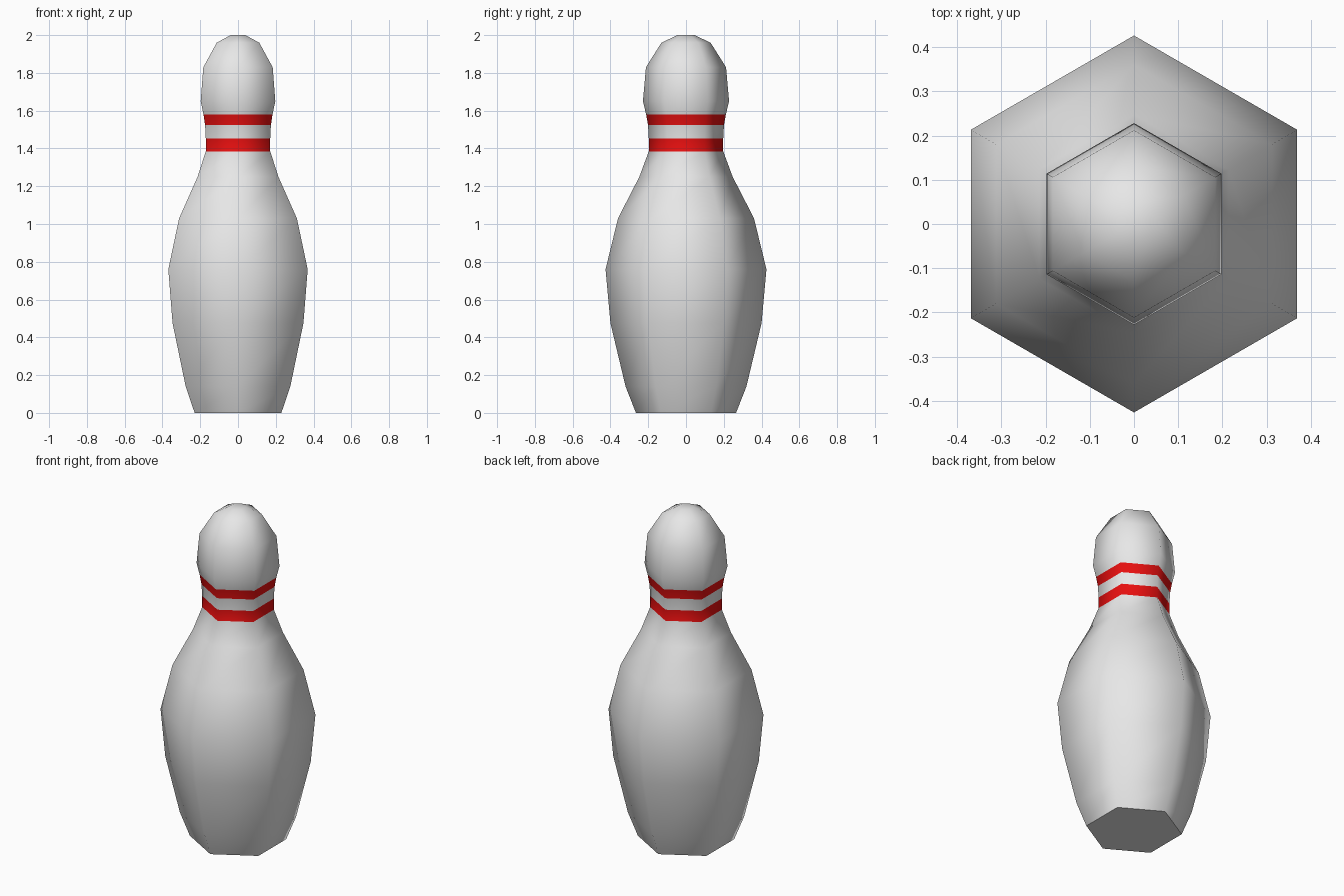
import bpy, bmesh, math

if "Cube" in bpy.data.objects:
    bpy.data.objects.remove(bpy.data.objects["Cube"])


def material(name, rgb):
    m = bpy.data.materials.new(name)
    m.diffuse_color = (*rgb, 1)
    m.use_nodes = True
    m.node_tree.nodes["Principled BSDF"].inputs["Base Color"].default_value = m.diffuse_color
    return m


# Corner radius and height of each ring, bottom to top
PROFILE = [(0.265, 0), (0.32, 0.14), (0.40, 0.475), (0.426, 0.76), (0.36, 1.03),
           (0.247, 1.25), (0.197, 1.385), (0.197, 1.452), (0.201, 1.523),
           (0.211, 1.58), (0.228, 1.65), (0.212, 1.83), (0.13, 1.96), (0.045, 2.0)]
SIDES = 6
STRIPES = [(1.385, 1.452), (1.523, 1.58)]

# Pin body: six-sided lathe with corners on the y axis
bm = bmesh.new()
rings = []
for r, z in PROFILE:
    angles = [math.pi / 2 + 2 * math.pi * i / SIDES for i in range(SIDES)]
    rings.append([bm.verts.new((r * math.cos(a), r * math.sin(a), z)) for a in angles])
for low, high in zip(rings, rings[1:]):
    for i in range(SIDES):
        j = (i + 1) % SIDES
        bm.faces.new((low[i], low[j], high[j], high[i]))
base = bm.faces.new(rings[0][::-1])
bm.faces.new(rings[-1])

# Smooth sides with a sharp flat base, red bands around the neck
for f in bm.faces:
    f.smooth = f is not base
    z = f.calc_center_median().z
    f.material_index = int(any(a < z < b for a, b in STRIPES))
for e in base.edges:
    e.smooth = False

mesh = bpy.data.meshes.new("bowling_pin")
bm.to_mesh(mesh)
bm.free()
mesh.materials.append(material("white", (0.8, 0.8, 0.8)))
mesh.materials.append(material("red", (0.8, 0.005, 0.005)))
bpy.context.collection.objects.link(bpy.data.objects.new("bowling_pin", mesh))
